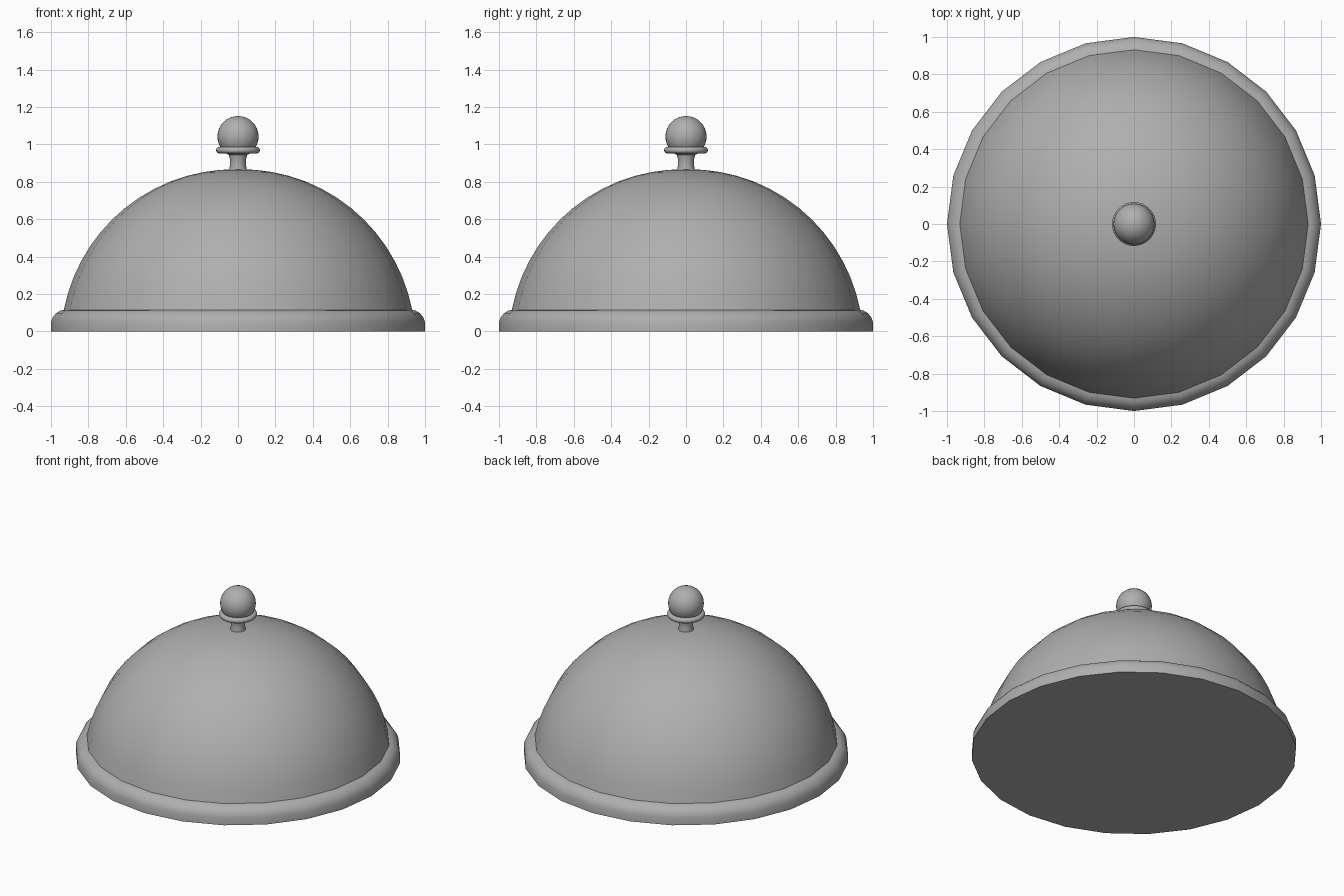
import bpy, bmesh, math
from math import sin, cos, pi

if "Cube" in bpy.data.objects:
    bpy.data.objects.remove(bpy.data.objects["Cube"])

grey = bpy.data.materials.new("dark_grey_metal")
grey.diffuse_color = (0.43, 0.43, 0.43, 1)
grey.use_nodes = True
grey.node_tree.nodes["Principled BSDF"].inputs["Base Color"].default_value = grey.diffuse_color


def lathe(name, profile, sides, sharp=40):
    """Revolve an (r, z) profile, bottom to top, around z; points at r = 0 close the ends."""
    bm = bmesh.new()
    rings = []
    for r, z in profile:
        if r < 1e-5:
            rings.append([bm.verts.new((0, 0, z))])
        else:
            rings.append([bm.verts.new((r * cos(2 * pi * i / sides), r * sin(2 * pi * i / sides), z))
                          for i in range(sides)])
    for a, b in zip(rings, rings[1:]):
        for i in range(sides):
            j = (i + 1) % sides
            quad = [a[i % len(a)], a[j % len(a)], b[j % len(b)], b[i % len(b)]]
            bm.faces.new(list(dict.fromkeys(quad)))
    bmesh.ops.recalc_face_normals(bm, faces=bm.faces)
    me = bpy.data.meshes.new(name)
    bm.to_mesh(me)
    bm.free()
    me.materials.append(grey)
    ob = bpy.data.objects.new(name, me)
    bpy.context.collection.objects.link(ob)
    bpy.ops.object.select_all(action='DESELECT')
    bpy.context.view_layer.objects.active = ob
    ob.select_set(True)
    bpy.ops.object.shade_smooth_by_angle(angle=math.radians(sharp))
    return ob


# Domed cover with rolled rim and closed flat base
R, top = 0.953, 0.867
c = top - R
a0 = math.asin((0.115 - c) / R)
steps = 14
dome = []
for i in range(steps + 1):
    t = i / steps
    a = a0 + (pi / 2 - a0) * t
    r = R + 0.007 * sin(pi * t)
    dome.append((r * cos(a), c + r * sin(a)))
rim = [(0, 0), (1, 0), (1, 0.05), (0.99, 0.077), (0.972, 0.098), (0.95, 0.111)]
lathe("dome_cover", rim + dome, 24)

# Flared handle stem
lathe("handle_stem", [(0, 0.85), (0.047, 0.85), (0.046, 0.87), (0.043, 0.89), (0.043, 0.92),
                      (0.05, 0.945), (0.053, 0.965), (0, 0.965)], 24)

# Rounded collar under the knob
collar = [(0.1 + 0.017 * cos(t), 0.969 + 0.017 * sin(t))
          for t in (-pi / 2 + pi * i / 8 for i in range(9))]
lathe("handle_collar", [(0, 0.952)] + collar + [(0, 0.986)], 32)

# Ball knob
ball = [(0.11 * sin(pi * i / 16), 1.042 - 0.11 * cos(pi * i / 16)) for i in range(17)]
lathe("handle_knob", ball, 32)
